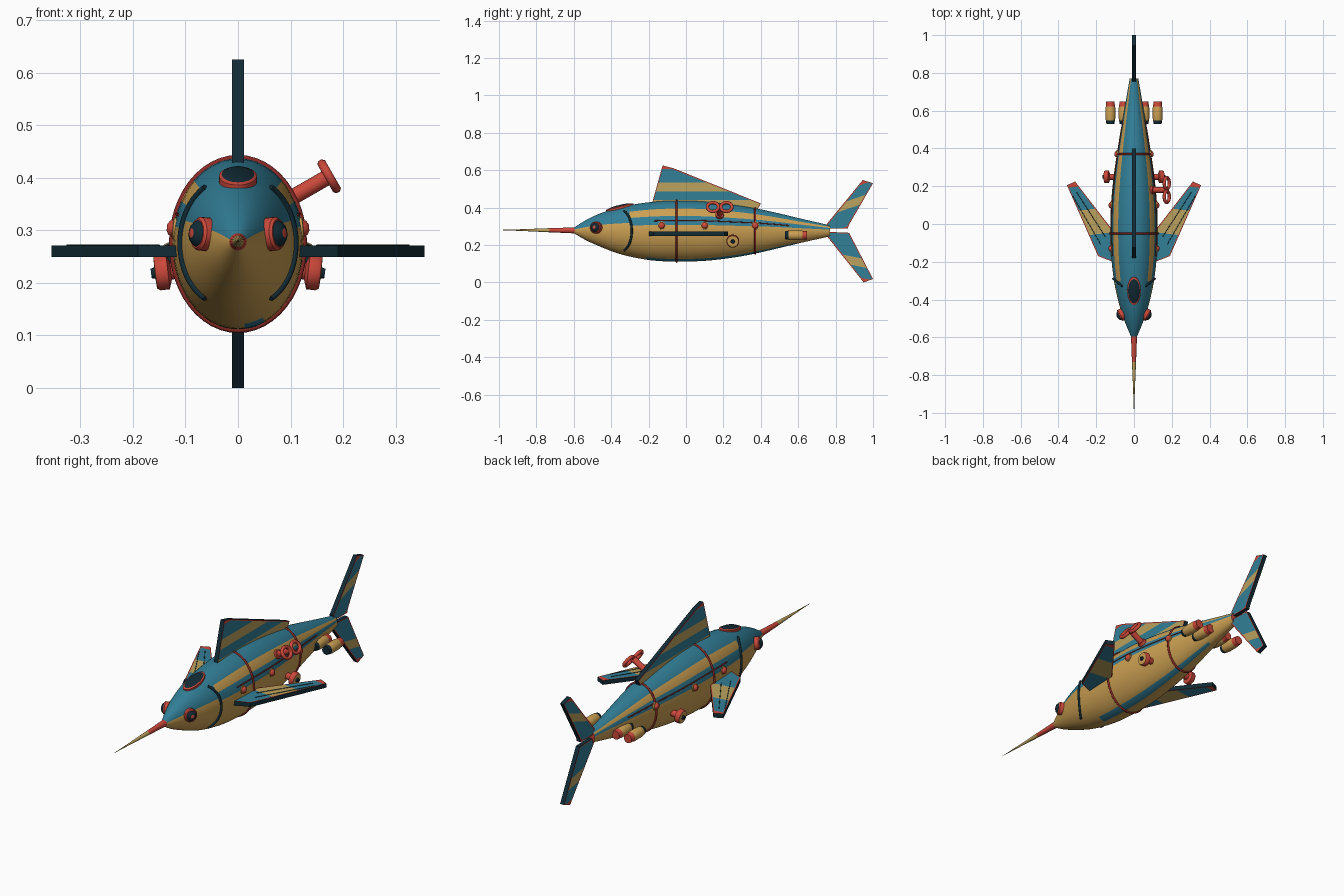
import bpy, bmesh, math
from mathutils import Vector

if "Cube" in bpy.data.objects:
    bpy.data.objects.remove(bpy.data.objects["Cube"])

# Materials
PALETTE = [("teal", (0.032, 0.21, 0.31)), ("gold", (0.60, 0.35, 0.085)), ("red", (0.60, 0.065, 0.043)),
           ("navy", (0.006, 0.024, 0.036)), ("dark_red", (0.25, 0.022, 0.018)), ("tan", (0.50, 0.36, 0.11))]
MATS = []
for n, c in PALETTE:
    m = bpy.data.materials.new(n)
    m.diffuse_color = (*c, 1)
    m.use_nodes = True
    m.node_tree.nodes["Principled BSDF"].inputs["Base Color"].default_value = m.diffuse_color
    MATS.append(m)
TEAL, GOLD, RED, NAVY, DARK_RED, TAN = range(6)


def finish(name, bm, smooth=True):
    bmesh.ops.recalc_face_normals(bm, faces=bm.faces)
    me = bpy.data.meshes.new(name)
    bm.to_mesh(me)
    bm.free()
    for m in MATS:
        me.materials.append(m)
    ob = bpy.data.objects.new(name, me)
    bpy.context.collection.objects.link(ob)
    if smooth:
        bpy.ops.object.select_all(action='DESELECT')
        bpy.context.view_layer.objects.active = ob
        ob.select_set(True)
        bpy.ops.object.shade_smooth_by_angle(angle=math.radians(35))
    return ob


# Hull stations: y, half width, bottom z, top z
HULL = [(-0.60, 0.014, 0.263, 0.292), (-0.54, 0.040, 0.228, 0.330), (-0.47, 0.066, 0.196, 0.364),
        (-0.38, 0.090, 0.160, 0.395), (-0.30, 0.106, 0.138, 0.413), (-0.18, 0.120, 0.117, 0.430),
        (-0.05, 0.125, 0.111, 0.437), (0.10, 0.122, 0.115, 0.432), (0.25, 0.108, 0.132, 0.415),
        (0.37, 0.091, 0.154, 0.396), (0.50, 0.070, 0.184, 0.368), (0.63, 0.047, 0.215, 0.337),
        (0.77, 0.023, 0.246, 0.305)]


def section(y):
    """Smoothly interpolated hull section: half width, centre z, half height."""
    i = max(k for k in range(len(HULL) - 1) if HULL[k][0] <= y or k == 0)
    a, b = HULL[i], HULL[i + 1]
    p, q = HULL[max(i - 1, 0)], HULL[min(i + 2, len(HULL) - 1)]
    d = b[0] - a[0]
    t = (y - a[0]) / d
    out = []
    for k in (1, 2, 3):
        m0 = (b[k] - p[k]) / (b[0] - p[0]) * d
        m1 = (q[k] - a[k]) / (q[0] - a[0]) * d
        out.append((2*t**3 - 3*t*t + 1) * a[k] + (t**3 - 2*t*t + t) * m0
                   + (3*t*t - 2*t**3) * b[k] + (t**3 - t*t) * m1)
    return out[0], (out[1] + out[2]) / 2, (out[2] - out[1]) / 2


def surf(y, ang, off=0.0):
    w, c, h = section(y)
    return Vector(((w + off) * math.cos(ang), y, c + (h + off) * math.sin(ang)))


# Hull with painted stripes chosen by height around the section
bm = bmesh.new()
N, ROWS = 60, 46
rings = [[bm.verts.new(surf(-0.60 + 1.37 * r / ROWS, math.tau * k / N)) for k in range(N)]
         for r in range(ROWS + 1)]
for r in range(ROWS):
    y = -0.60 + 1.37 * (r + 0.5) / ROWS
    for k in range(N):
        f = bm.faces.new((rings[r][k], rings[r][(k + 1) % N], rings[r + 1][(k + 1) % N], rings[r + 1][k]))
        a = math.tau * (k + 0.5) / N
        s = math.sin(a)
        if y < -0.29:
            col = TEAL if s > 0.28 else GOLD
        elif s > 0.72 or 0.16 < s < 0.48:
            col = TEAL
        else:
            col = GOLD
        if -0.22 < y < 0.58 and s < -0.85 and 0.13 < math.cos(a) < 0.45:
            col = TEAL
        f.material_index = col
bm.faces.new(rings[0]).material_index = RED
bm.faces.new(rings[-1]).material_index = RED
finish("hull", bm)


def lathe(name, origin, axis, profile, seg=20, squash=(1, 1)):
    """Turned part: profile rows are (distance, radius, colour of next band)."""
    axis = Vector(axis).normalized()
    u = axis.cross(Vector((0, 0, 1)) if abs(axis.z) < 0.9 else Vector((0, 1, 0))).normalized()
    v = axis.cross(u)
    bm = bmesh.new()
    loops = []
    for d, r, _ in profile:
        c = Vector(origin) + axis * d
        loops.append([bm.verts.new(c + u * r * squash[0] * math.cos(math.tau * k / seg)
                                   + v * r * squash[1] * math.sin(math.tau * k / seg)) for k in range(seg)])
    for i in range(len(loops) - 1):
        for k in range(seg):
            f = bm.faces.new((loops[i][k], loops[i][(k + 1) % seg], loops[i + 1][(k + 1) % seg], loops[i + 1][k]))
            f.material_index = profile[i][2]
    bm.faces.new(loops[0]).material_index = profile[0][2]
    bm.faces.new(loops[-1]).material_index = profile[-1][2]
    return finish(name, bm)


def tube(name, pts, radius, mat, cyclic=False):
    cu = bpy.data.curves.new(name, 'CURVE')
    cu.dimensions = '3D'
    cu.bevel_depth = radius
    cu.bevel_resolution = 2
    cu.use_fill_caps = True
    sp = cu.splines.new('POLY')
    sp.points.add(len(pts) - 1)
    for p, co in zip(sp.points, pts):
        p.co = (*co, 1)
    sp.use_cyclic_u = cyclic
    cu.materials.append(MATS[mat])
    ob = bpy.data.objects.new(name, cu)
    bpy.context.collection.objects.link(ob)
    bpy.ops.object.select_all(action='DESELECT')
    bpy.context.view_layer.objects.active = ob
    ob.select_set(True)
    bpy.ops.object.convert(target='MESH')
    bpy.ops.object.shade_smooth_by_angle(angle=math.radians(50))


def fin(name, pts, place, direction, cuts, cols, half=0.011):
    """Slab fin: navy edge, red inset border, stripes cut across its faces."""
    bm = bmesh.new()
    lo = [bm.verts.new(place(a, b, -half)) for a, b in pts]
    hi = [bm.verts.new(place(a, b, half)) for a, b in pts]
    caps = [bm.faces.new(lo), bm.faces.new(hi[::-1])]
    for i in range(len(pts)):
        j = (i + 1) % len(pts)
        bm.faces.new((lo[i], hi[i], hi[j], lo[j])).material_index = NAVY
    bmesh.ops.recalc_face_normals(bm, faces=bm.faces)
    for f in bmesh.ops.inset_individual(bm, faces=caps, thickness=0.006)["faces"]:
        f.material_index = RED
    n = Vector(direction).normalized()
    for c in cuts:
        bmesh.ops.bisect_plane(bm, geom=bm.verts[:] + bm.edges[:] + bm.faces[:], plane_co=n * c, plane_no=n)
    for f in bm.faces:
        if f.material_index == TEAL:
            f.material_index = cols[sum(f.calc_center_median().dot(n) > c for c in cuts)]
    finish(name, bm, False)


def upright(a, b, t):
    return (t, a, b)


# Dorsal and tail fins
fin("dorsal_fin", [(-0.185, 0.41), (-0.125, 0.625), (-0.07, 0.611), (0.40, 0.422), (0.38, 0.385)],
    upright, (0, 0, 1), [0.44, 0.487, 0.535, 0.606], [TAN, TEAL, TAN, TEAL, RED])
fin("upper_tail_fin", [(0.755, 0.287), (0.755, 0.315), (0.945, 0.547), (1.0, 0.53), (0.87, 0.305), (0.865, 0.287)],
    upright, (0, -0.35, 1), [-0.002, 0.085, 0.125, 0.165, 0.183], [RED, TEAL, TAN, TEAL, TEAL, RED])
fin("lower_tail_fin", [(0.755, 0.245), (0.95, 0.0), (1.0, 0.018), (0.872, 0.265), (0.755, 0.27)],
    upright, (0, 0.2, 1), [0.207, 0.265, 0.31, 0.37], [RED, TEAL, TAN, TEAL, TEAL])

for side, s in (("right", 1), ("left", -1)):
    # Pectoral fins with thin rays
    fin(side + "_pectoral_fin", [(0.10, -0.205), (0.19, -0.17), (0.355, 0.205), (0.312, 0.225), (0.10, -0.05)],
        lambda a, b, t: (a * s, b, 0.26 + t), (s * 0.12, 1, 0), [-0.03, 0.105, 0.232], [TEAL, TAN, TEAL, RED])
    for k in range(2):
        tube(side + "_pectoral_ray", [(s * (0.15 + 0.025 * k), -0.07 - 0.04 * k, z) for z in (0.2715,)]
             + [(s * (0.305 + 0.02 * k), 0.17 - 0.02 * k, 0.2715)], 0.0016, NAVY)
    # Eyes
    lathe(side + "_eye", (s * 0.056, -0.475, 0.292), (s * 0.88, -0.45, 0.08),
          [(0, 0.032, RED), (0.020, 0.032, RED), (0.025, 0.028, RED), (0.025, 0.025, NAVY),
           (0.033, 0.019, NAVY), (0.037, 0.009, RED), (0.038, 0.004, RED)], 24)
    # Gill arcs and side seams lying on the hull
    arc = []
    for k in range(21):
        t = -1 + k / 10
        p = surf(-0.29 - 0.04 * t * t, t * 0.92, 0.002)
        arc.append((s * p.x, p.y, p.z))
    tube(side + "_gill_arc", arc, 0.006, NAVY)
    seam = [surf(-0.17 + 0.72 * k / 24, 0.36) for k in range(25)]
    tube(side + "_seam", [(s * p.x, p.y, p.z) for p in seam], 0.003, DARK_RED)
    # Rivets
    for y in (-0.13, 0.10, 0.37):
        p = surf(y, 0.16)
        lathe(side + "_rivet", (s * (p.x - 0.008), y, 0.303), (s, 0, 0.1),
              [(0, 0.021, GOLD), (0.010, 0.021, GOLD), (0.011, 0.017, RED), (0.018, 0.013, RED), (0.022, 0.006, RED)], 16)
    # Side flanges
    lathe(side + "_flange", (s * 0.08, 0.25, 0.228), (s, 0, -0.12),
          [(0, 0.016, RED), (0.048, 0.016, RED), (0.054, 0.034, RED), (0.072, 0.034, RED), (0.078, 0.030, GOLD),
           (0.079, 0.011, NAVY), (0.086, 0.009, NAVY)], 24)
    # Rear thrusters
    for x in (0.055, 0.125):
        lathe(side + "_thruster", (s * x, 0.53, 0.252), (0, 1, 0),
              [(0, 0.021, NAVY), (0.017, 0.024, GOLD), (0.03, 0.026, GOLD), (0.085, 0.026, GOLD),
               (0.092, 0.024, RED), (0.118, 0.022, RED)])

# Hull hoops
for name, y in (("front_hoop", -0.05), ("rear_hoop", 0.37)):
    tube(name, [surf(y, math.tau * k / 48, 0.001) for k in range(48)], 0.0055, DARK_RED, True)

# Nose spear
lathe("nose_spear", (0, -0.59, 0.278), (0, -1, 0.005),
      [(0, 0.017, RED), (0.03, 0.015, RED), (0.14, 0.011, TAN), (0.28, 0.005, TAN), (0.41, 0.0006, TAN)], 16)

# Canopy window with rim
lathe("canopy", (0, -0.352, 0.392), (0, -0.24, 1),
      [(0, 0.036, RED), (0.012, 0.036, RED), (0.015, 0.031, NAVY), (0.020, 0.022, NAVY), (0.022, 0.010, NAVY)],
      32, (1, 2.1))

# Wind-up key
ax = Vector((0.87, 0, 0.5)).normalized()
across = Vector((-0.5, 0, 0.87)).normalized()
base = Vector((0.085, 0.18, 0.352))
lathe("key_stem", base, ax, [(0, 0.022, RED), (0.025, 0.022, RED), (0.026, 0.015, RED), (0.106, 0.015, RED)])
for sy in (-1, 1):
    c = base + ax * 0.102 + Vector((0, sy * 0.036, 0))
    tube("key_loop", [c + Vector((0, 0.030 * math.cos(math.tau * k / 28), 0))
                      + across * 0.027 * math.sin(math.tau * k / 28) for k in range(28)], 0.009, RED, True)
